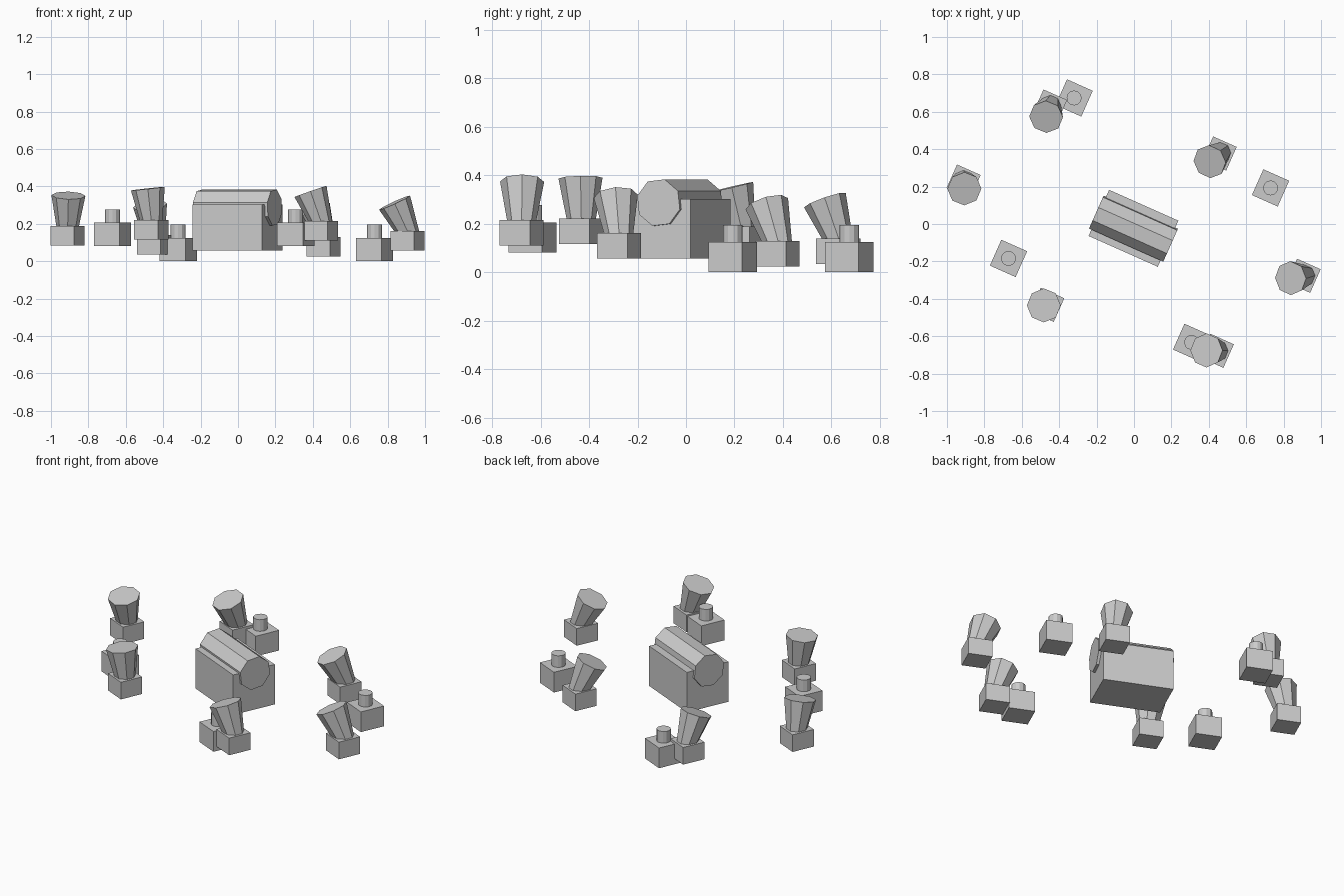
import bpy
from math import radians
from mathutils import Vector, Matrix

cube = bpy.data.objects.get("Cube")
if cube:
    bpy.data.objects.remove(cube, do_unlink=True)

YAW = radians(-24)

grey = bpy.data.materials.new("light grey")
grey.use_nodes = True
grey.diffuse_color = (0.6, 0.6, 0.6, 1)
grey.node_tree.nodes["Principled BSDF"].inputs["Base Color"].default_value = (0.6, 0.6, 0.6, 1)


def finish(name):
    obj = bpy.context.object
    obj.name = name
    obj.data.materials.append(grey)
    return obj


def block(name, x, y, z, length, width, height):
    """Box resting at height z, turned with the whole layout."""
    bpy.ops.mesh.primitive_cube_add(size=1, location=(x, y, z + height / 2), rotation=(0, 0, YAW))
    finish(name).scale = (length, width, height)


def taper(name, start, axis, r1, r2, sides, spin=0):
    """Straight or flared drum from a start point along an axis."""
    axis = Vector(axis)
    bpy.ops.mesh.primitive_cone_add(vertices=sides, radius1=r1, radius2=r2, depth=axis.length)
    tilt = Vector((0, 0, 1)).rotation_difference(axis).to_matrix().to_4x4()
    obj = finish(name)
    obj.matrix_world = (Matrix.Translation(Vector(start) + axis / 2) @ tilt
                        @ Matrix.Rotation(radians(spin), 4, 'Z'))


# Central body with a drum lying along its top
block("main_body", -0.003, -0.023, 0.057, 0.405, 0.27, 0.245)
along = Matrix.Rotation(YAW, 3, 'Z') @ Vector((0.435, 0, 0))
taper("main_drum", Vector((-0.003, -0.025, 0.287)) - along / 2, along, 0.1, 0.1, 8, 5)

# Small blocks with a short round stub
for i, (x, y, z) in enumerate([(-0.32, 0.674, 0), (0.73, 0.193, 0),
                               (-0.671, -0.184, 0.082), (0.308, -0.633, 0.082)]):
    block(f"stub_block_{i + 1}", x, y, z, 0.151, 0.151, 0.124)
    taper(f"stub_{i + 1}", (x, y, z + 0.1), (0, 0, 0.095), 0.04, 0.04, 12)

# Blocks carrying a flared, leaning head: position and lean
heads = [(-0.449, 0.628, 0.035, -0.021, -0.055), (-0.464, -0.432, 0.116, -0.017, -0.003),
         (-0.911, 0.227, 0.083, 0.004, -0.037), (0.458, 0.377, 0.024, -0.055, -0.045),
         (0.907, -0.277, 0.056, -0.072, -0.013), (0.443, -0.678, 0.11, -0.055, 0.002)]
for i, (x, y, z, dx, dy) in enumerate(heads):
    block(f"head_block_{i + 1}", x, y, z, 0.138, 0.138, 0.105)
    axis = Vector((dx, dy, 0.157)).normalized()
    base = Vector((x, y, z + 0.105))
    taper(f"flared_head_{i + 1}", base - axis * 0.03, axis * 0.198, 0.055, 0.091, 8)
